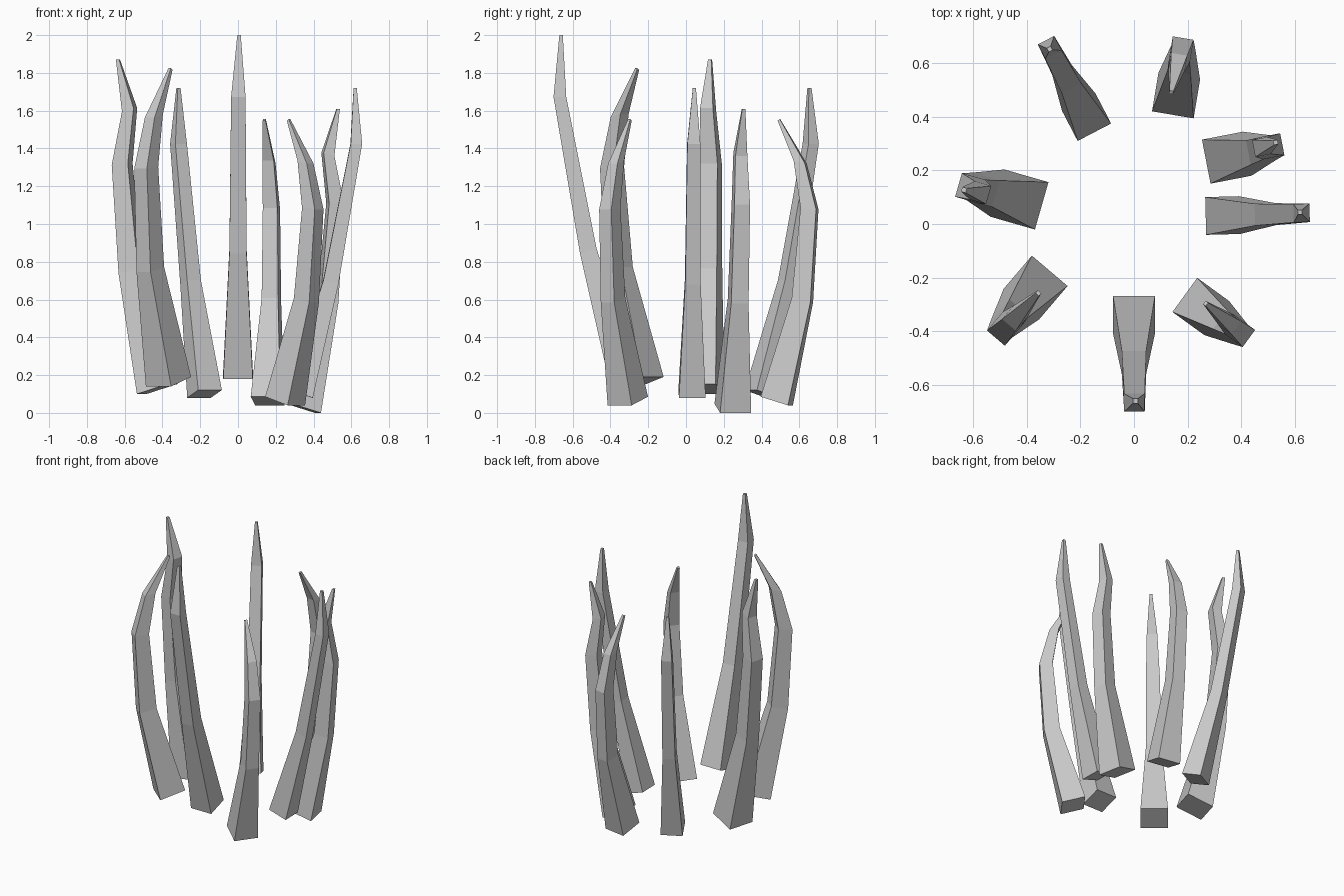
import bpy
import bmesh
from math import radians
from mathutils import Matrix

cube = bpy.data.objects.get("Cube")
if cube:
    bpy.data.objects.remove(cube)

grey = bpy.data.materials.new("plain_grey")
grey.use_nodes = True
colour = (0.6, 0.6, 0.6, 1)
grey.diffuse_color = colour
grey.node_tree.nodes["Principled BSDF"].inputs["Base Color"].default_value = colour

# Square rings for a spike of height 1:
# (inner reach, inner height, outer reach, outer height, half width, sideways)
ROOT = (0, 0.03, 0.097, 0, 0.052, 0)
SHAPES = {
    "sweeping": [(0, 0.025, 0.077, 0, 0.043, 0),
                 (0.112, 0.38, 0.16, 0.365, 0.025, 0),
                 (0.2, 0.82, 0.237, 0.82, 0.021, 0.001),
                 (0.21, 1, 0.22, 1, 0.005, 0.003)],
    "inward": [ROOT, (0.106, 0.375, 0.172, 0.36, 0.029, 0.002),
               (0.136, 0.69, 0.191, 0.685, 0.026, 0.006),
               (0.11, 0.855, 0.15, 0.845, 0.02, 0.009),
               (0.05, 0.995, 0.058, 1, 0.005, 0.013)],
    "wavy": [ROOT, (0.1, 0.375, 0.16, 0.36, 0.029, 0.002),
             (0.131, 0.69, 0.181, 0.685, 0.026, 0.006),
             (0.114, 0.855, 0.15, 0.845, 0.02, 0.009),
             (0.162, 1, 0.172, 1, 0.005, 0.013)],
}


def spike(name, shape, x, y, base, height, heading):
    """Loft square rings that lean along the heading from the inner root edge."""
    bm = bmesh.new()
    rings = []
    for r_in, z_in, r_out, z_out, w, side in SHAPES[shape]:
        corners = [(r_in, side - w, z_in), (r_out, side - w, z_out),
                   (r_out, side + w, z_out), (r_in, side + w, z_in)]
        rings.append([bm.verts.new(c) for c in corners])
    for low, high in zip(rings, rings[1:]):
        for i in range(4):
            j = (i + 1) % 4
            bm.faces.new((low[i], low[j], high[j], high[i]))
    bm.faces.new(rings[0][::-1])
    bm.faces.new(rings[-1])
    bm.transform(Matrix.Translation((x, y, base))
                 @ Matrix.Rotation(radians(heading), 4, "Z")
                 @ Matrix.Scale(height, 4))
    bmesh.ops.recalc_face_normals(bm, faces=bm.faces)
    mesh = bpy.data.meshes.new(name)
    bm.to_mesh(mesh)
    bm.free()
    mesh.materials.append(grey)
    bpy.context.collection.objects.link(bpy.data.objects.new(name, mesh))


# Ring of spikes: root position, base height, height, heading
spike("front_spike", "sweeping", 0, -0.27, 0.18, 1.82, -90)
spike("left_spike", "sweeping", 0.268, 0.03, 0.08, 1.64, 1.5)
spike("back_right_spike", "sweeping", -0.148, 0.343, 0.08, 1.64, 117.5)
spike("front_left_spike", "inward", 0.19, -0.265, 0.04, 1.515, -36)
spike("front_right_spike", "inward", -0.315, -0.175, 0.14, 1.685, 229.6)
spike("back_spike", "inward", 0.145, 0.408, 0.04, 1.515, 80.5)
spike("right_spike", "wavy", -0.345, 0.068, 0.10, 1.77, 164)
spike("back_left_spike", "wavy", 0.27, 0.233, 0, 1.61, 11)
